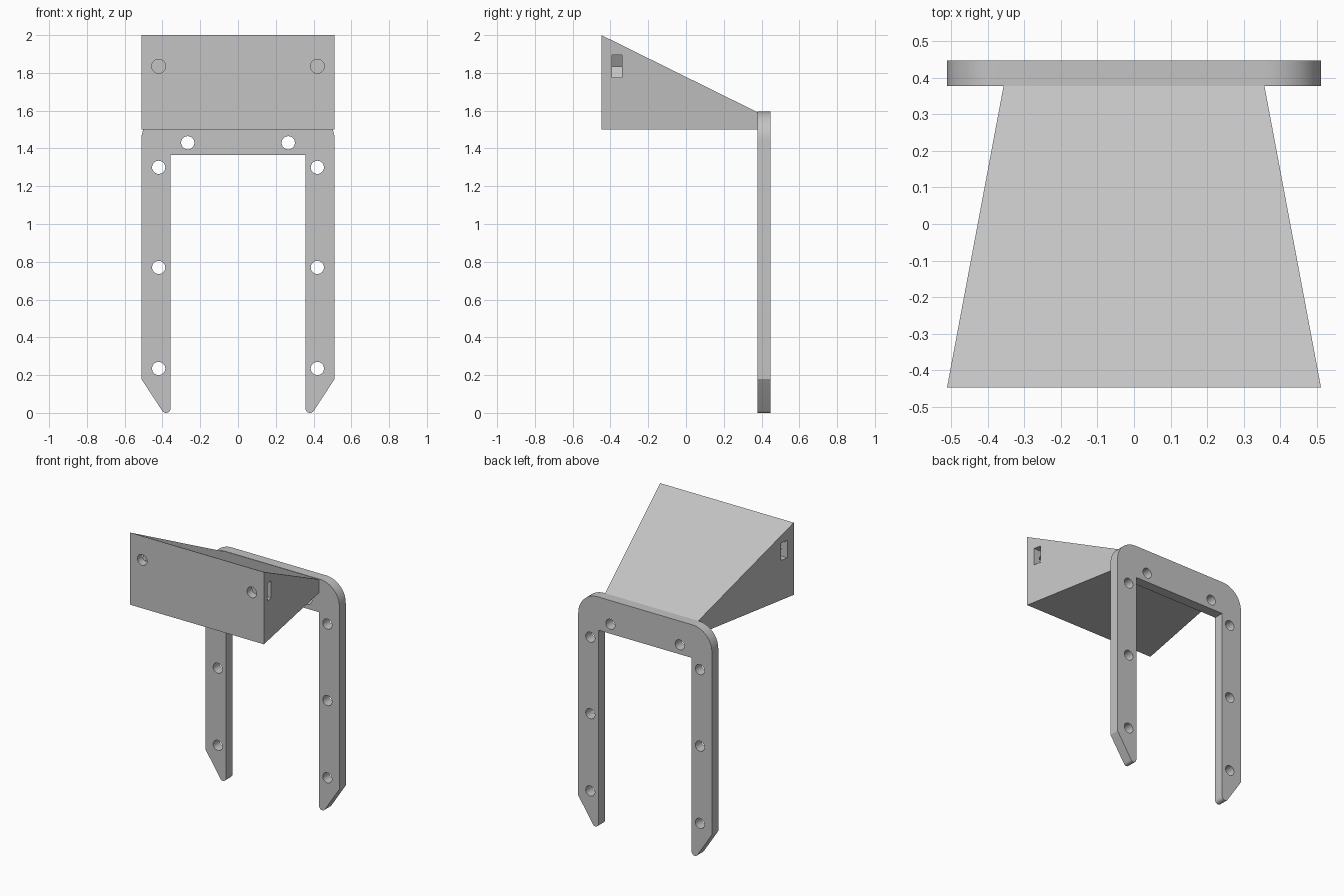
import bpy
import bmesh
from math import sin, cos, pi, radians
from mathutils import Matrix, Vector

cube = bpy.data.objects.get("Cube")
if cube:
    bpy.data.objects.remove(cube, do_unlink=True)

grey = bpy.data.materials.new("light_grey")
grey.use_nodes = True
colour = (0.55, 0.55, 0.55, 1)
grey.diffuse_color = colour
grey.node_tree.nodes["Principled BSDF"].inputs["Base Color"].default_value = colour

FRONT, PLATE, BACK = -0.448, 0.378, 0.448   # depths of the wedge face and plate
HALF, INNER, TOP = 0.512, 0.357, 1.595      # frame half widths and height


def make_object(name, bm):
    bmesh.ops.recalc_face_normals(bm, faces=bm.faces)
    mesh = bpy.data.meshes.new(name)
    bm.to_mesh(mesh)
    bm.free()
    mesh.materials.append(grey)
    ob = bpy.data.objects.new(name, mesh)
    bpy.context.collection.objects.link(ob)
    return ob


def prism(name, outline, y0, y1):
    """Extrude an (x, z) outline along y."""
    bm = bmesh.new()
    face = bm.faces.new([bm.verts.new((x, y0, z)) for x, z in outline])
    moved = bmesh.ops.extrude_face_region(bm, geom=[face])["geom"]
    verts = [v for v in moved if isinstance(v, bmesh.types.BMVert)]
    bmesh.ops.translate(bm, verts=verts, vec=(0, y1 - y0, 0))
    return make_object(name, bm)


def arc(cx, cz, r, start, end, steps):
    angles = [radians(start + (end - start) * i / steps) for i in range(steps + 1)]
    return [(cx + r * cos(a), cz + r * sin(a)) for a in angles]


def drill(target, x, z, r, y0, y1):
    cut(target, prism("hole_cutter", arc(x, z, r, 0, 348.75, 31), y0, y1))


def cut(target, cutter):
    cutter.hide_render = True
    mod = target.modifiers.new("cut", "BOOLEAN")
    mod.operation = "DIFFERENCE"
    mod.solver = "EXACT"
    mod.object = cutter
    bpy.context.view_layer.objects.active = target
    bpy.ops.object.modifier_apply(modifier=mod.name)
    bpy.data.objects.remove(cutter, do_unlink=True)


# U-shaped frame with pointed legs and rounded top corners
tip = 0.024
half = [(INNER, 1.365)]
half += arc(INNER + tip, tip, tip, 180, 325, 10)
half += [(HALF, 0.18)]
half += arc(HALF - 0.15, TOP - 0.15, 0.15, 0, 90, 16)
frame = prism("mounting_frame", half + [(-x, z) for x, z in reversed(half)], PLATE, BACK)

# Tapered wedge in front of the frame
bm = bmesh.new()
rings = []
for y, w, top in ((FRONT, HALF, 2.0), (PLATE, INNER, 1.592)):
    rings.append([bm.verts.new((x, y, z)) for x, z in ((-w, 1.5), (w, 1.5), (w, top), (-w, top))])
bm.faces.new(rings[0])
bm.faces.new(rings[1])
for i in range(4):
    j = (i + 1) % 4
    bm.faces.new((rings[0][i], rings[0][j], rings[1][j], rings[1][i]))
wedge = make_object("wedge_block", bm)

for side in (-1, 1):
    # Screw holes through the frame
    for x, z in ((0.42, 0.235), (0.42, 0.77), (0.42, 1.3), (0.266, 1.43)):
        drill(frame, side * x, z, 0.035, PLATE - 0.1, BACK + 0.1)
    # Side nut slot with a pointed inner end, and the screw hole that meets it
    slot = [(0.6, 1.775), (0.6, 1.895), (0.455, 1.895), (0.386, 1.895),
            (0.351, 1.835), (0.386, 1.775)]
    cut(wedge, prism("slot_cutter", [(side * x, z) for x, z in slot], -0.392, -0.338))
    drill(wedge, side * 0.42, 1.835, 0.037, FRONT - 0.1, -0.25)

for ob in (frame, wedge):
    bpy.ops.object.select_all(action="DESELECT")
    ob.select_set(True)
    bpy.context.view_layer.objects.active = ob
    bpy.ops.object.shade_smooth_by_angle(angle=radians(30))
